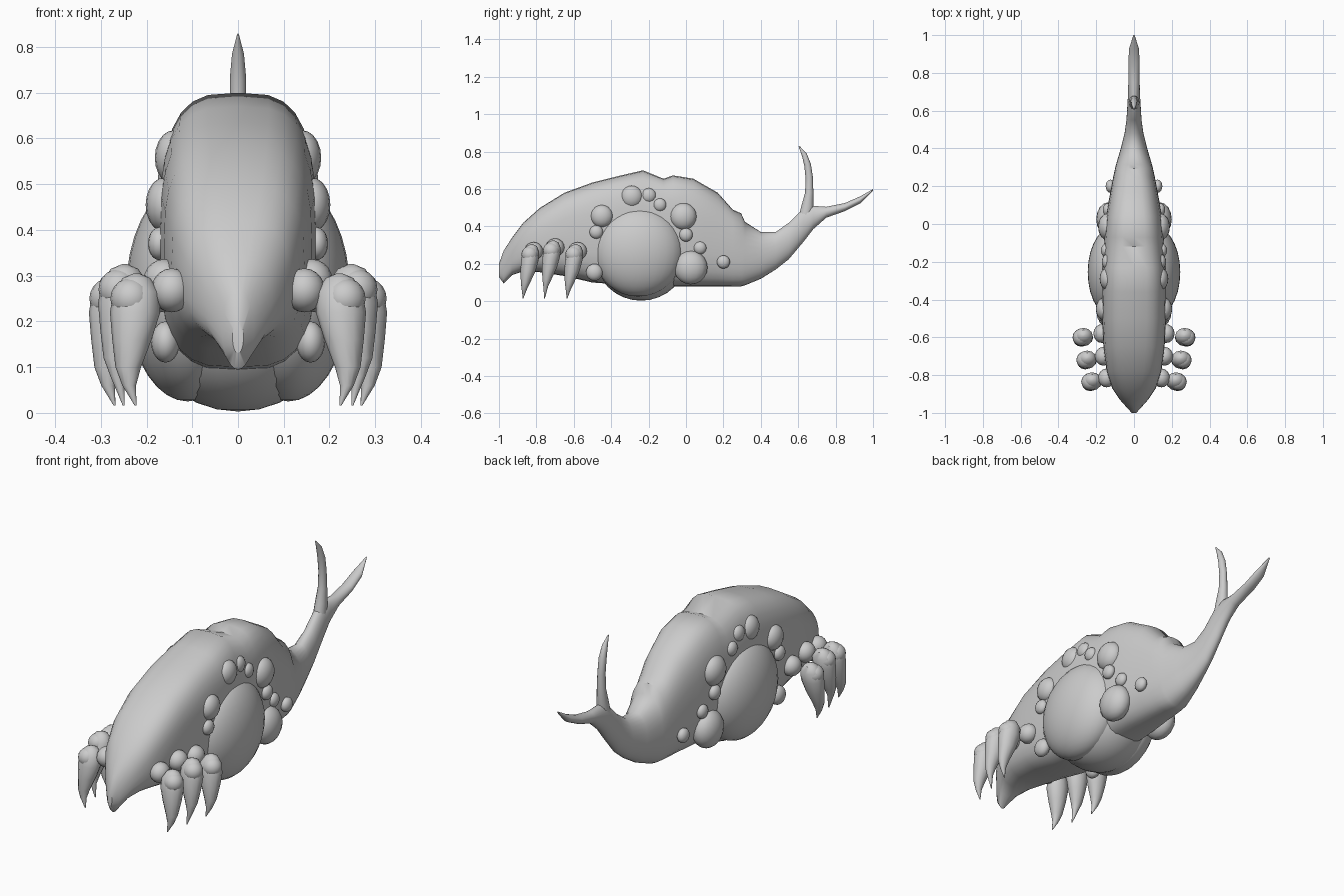
import bpy, bmesh, math
from mathutils import Vector

if "Cube" in bpy.data.objects:
    bpy.data.objects.remove(bpy.data.objects["Cube"])


def finish(name, bm, angle=40):
    bmesh.ops.recalc_face_normals(bm, faces=bm.faces)
    me = bpy.data.meshes.new(name)
    bm.to_mesh(me)
    bm.free()
    ob = bpy.data.objects.new(name, me)
    bpy.context.collection.objects.link(ob)
    bpy.context.view_layer.objects.active = ob
    ob.select_set(True)
    bpy.ops.object.shade_smooth_by_angle(angle=math.radians(angle))
    ob.select_set(False)
    return ob


def loft(name, rings, angle=40):
    """Bridge rings of points and cap both ends."""
    bm = bmesh.new()
    vr = [[bm.verts.new(p) for p in r] for r in rings]
    n = len(vr[0])
    for a, b in zip(vr, vr[1:]):
        for i in range(n):
            j = (i + 1) % n
            bm.faces.new((a[i], a[j], b[j], b[i]))
    bm.faces.new(vr[0])
    bm.faces.new(vr[-1])
    return finish(name, bm, angle)


def ball(name, centre, radii, seg=20):
    bm = bmesh.new()
    bmesh.ops.create_uvsphere(bm, u_segments=seg, v_segments=seg * 2 // 3, radius=1)
    for v in bm.verts:
        v.co = Vector(a * r + c for a, r, c in zip(v.co, radii, centre))
    return finish(name, bm)


def spow(v, e):
    return math.copysign(abs(v) ** e, v)


def section(y, top, bottom, w, p, n=28):
    """Upright superellipse slice of the body."""
    c, h = (top + bottom) / 2, (top - bottom) / 2
    ring = []
    for i in range(n):
        t = 2 * math.pi * i / n
        ring.append((w * spow(math.cos(t), 2 / p), y, c + h * spow(math.sin(t), 2 / p)))
    return ring


# body from pointed snout to lower tail fork: y, top, bottom, half width, squareness
body = [
    (-1.0, .20, .13, .012, 2), (-.975, .27, .095, .035, 2), (-.93, .34, .14, .075, 2.3),
    (-.87, .42, .16, .115, 2.6), (-.78, .50, .155, .145, 2.9), (-.65, .58, .135, .162, 3.1),
    (-.50, .635, .10, .17, 3.2), (-.36, .67, .09, .172, 3.2), (-.23, .70, .08, .168, 3.2),
    (-.12, .655, .08, .162, 3.1), (-.07, .673, .08, .158, 3), (.04, .655, .08, .148, 2.9),
    (.10, .62, .08, .138, 2.8), (.17, .58, .08, .125, 2.7), (.25, .49, .08, .11, 2.6),
    (.295, .47, .08, .10, 2.5), (.315, .425, .085, .095, 2.4), (.40, .37, .12, .07, 2.2),
    (.48, .37, .17, .05, 2.1), (.55, .42, .225, .04, 2), (.63, .50, .32, .035, 2),
    (.68, .51, .385, .032, 2), (.75, .505, .447, .03, 2), (.85, .525, .482, .03, 2),
    (.93, .56, .522, .026, 2), (1.0, .60, .592, .003, 2)]
loft("body_shell", [section(*s) for s in body])

# upper tail spike: y, z, half width, half depth
spike = [(.635, .44, .03, .035), (.65, .51, .027, .032), (.659, .58, .021, .022),
         (.659, .66, .018, .02), (.65, .73, .018, .018), (.632, .785, .013, .014),
         (.605, .828, .002, .003)]
rings = []
for i, (y, z, rx, ry) in enumerate(spike):
    a, b = spike[max(i - 1, 0)], spike[min(i + 1, len(spike) - 1)]
    d = Vector((0, b[0] - a[0], b[1] - a[1])).normalized()
    side = Vector((0, d.z, -d.y))
    rings.append([Vector((rx * math.cos(t), y, z)) + side * ry * math.sin(t)
                  for t in (2 * math.pi * k / 12 for k in range(12))])
loft("tail_spike", rings)

# rounded belly under the body
ball("belly", (0, -.24, .25), (.235, .25, .247), 24)

# nodules around the bulge: y, z, radius, outer x extent
nodules = [(-.29, .558, .06, .182), (-.20, .565, .04, .17), (-.14, .515, .035, .175),
           (-.45, .455, .06, .202), (-.48, .37, .036, .197), (-.49, .155, .045, .19),
           (-.015, .453, .072, .19), (0, .355, .036, .182), (.075, .285, .034, .165),
           (.025, .18, .09, .20), (.20, .21, .035, .15)]

# legs: y, hip x, claw x, z lift
legs = [(-.815, .145, .222, 0), (-.70, .162, .248, .02), (-.58, .17, .268, 0)]
# claw slices: x offset, y offset, z, x radius, y radius
claw = [(.0, -.01, .305, .006, .006), (0, -.01, .295, .03, .028), (0, -.013, .265, .05, .043),
        (.003, -.02, .22, .055, .047), (.01, -.03, .16, .043, .04), (.018, -.043, .10, .028, .025),
        (.016, -.05, .06, .015, .013), (.002, -.056, .016, .002, .002)]

for s, label in ((1, "right"), (-1, "left")):
    ball("side_bulge_" + label, (s * .11, -.255, .265), (.135, .24, .24), 28)
    for y, z, r, ext in nodules:
        rx = r * .7
        ball("nodule_" + label, (s * (ext - rx), y, z), (rx, r, r), 16)
    for y, hx, cx, lift in legs:
        ball("hip_" + label, (s * hx, y, .268 + lift), (.045, .05, .048), 16)
        loft("claw_" + label, [
            [(s * (cx + dx + rx * math.cos(t)), y + dy + ry * math.sin(t), z + lift * (z > .03))
             for t in (2 * math.pi * k / 12 for k in range(12))]
            for dx, dy, z, rx, ry in claw])
        ball("knuckle_" + label, (s * (cx + .012), y - .02, .25 + lift), (.045, .045, .045), 16)
